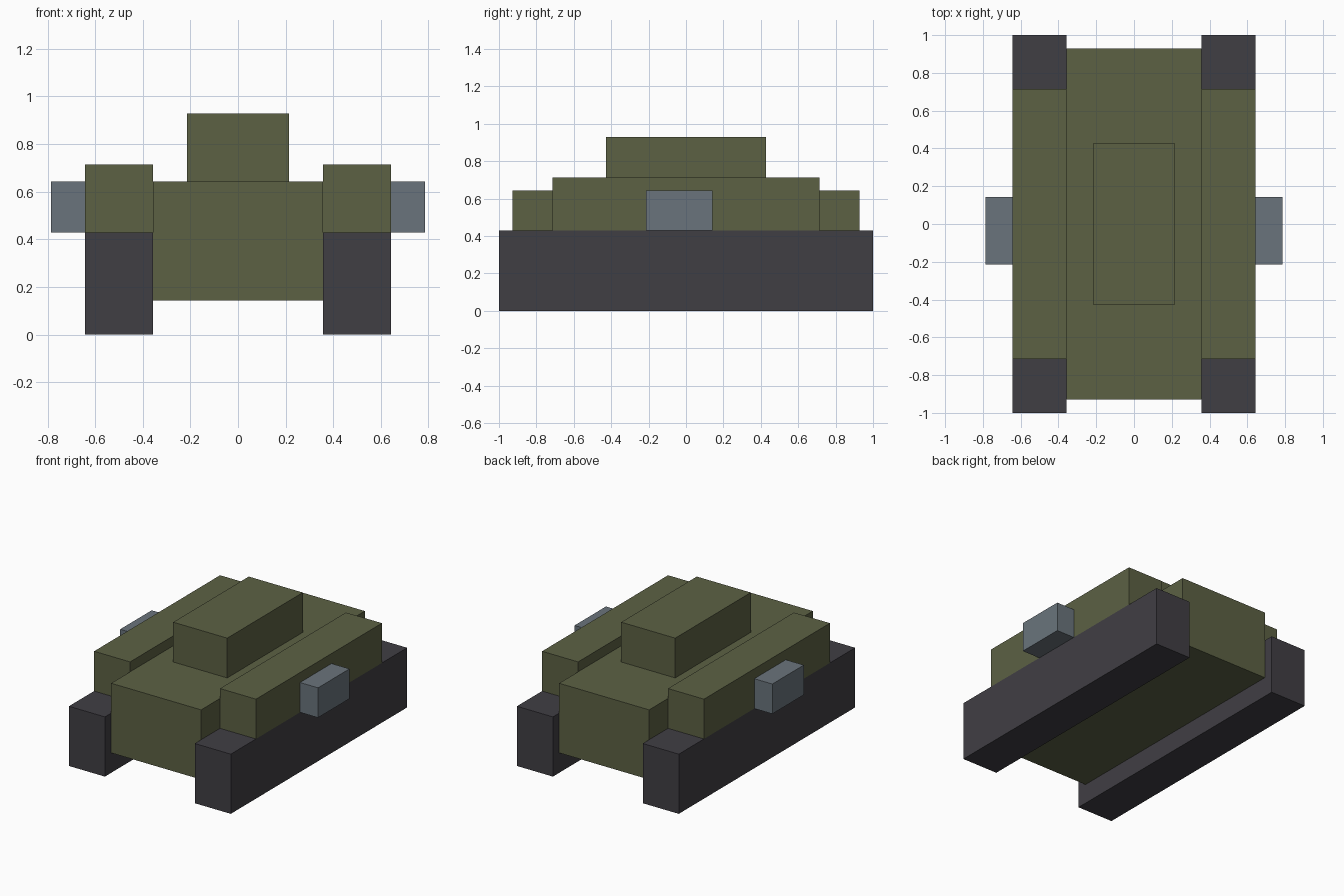
import bpy
import bmesh
from mathutils import Vector

if "Cube" in bpy.data.objects:
    bpy.data.objects.remove(bpy.data.objects["Cube"])

U = 1 / 14  # design grid unit


def material(name, rgb):
    lin = [((c / 255 + 0.055) / 1.055) ** 2.4 for c in rgb]
    m = bpy.data.materials.new(name)
    m.diffuse_color = (*lin, 1)
    m.use_nodes = True
    m.node_tree.nodes["Principled BSDF"].inputs["Base Color"].default_value = m.diffuse_color
    return m


olive = material("olive armour", (92, 97, 68))
dark = material("dark track rubber", (64, 62, 68))
steel = material("blue grey steel", (106, 116, 124))


def box(name, lo, hi, mat):
    """Axis-aligned box between two corners given in grid units."""
    lo, hi = Vector(lo) * U, Vector(hi) * U
    bm = bmesh.new()
    bmesh.ops.create_cube(bm, size=1)
    for v in bm.verts:
        v.co = (lo + hi) / 2 + v.co * (hi - lo)
    mesh = bpy.data.meshes.new(name)
    bm.to_mesh(mesh)
    bm.free()
    mesh.materials.append(mat)
    ob = bpy.data.objects.new(name, mesh)
    bpy.context.collection.objects.link(ob)
    return ob


def mirrored_box(name, lo, hi, mat):
    """Box on the right side, mirrored to the left."""
    box(name, lo, hi, mat).modifiers.new("mirror", 'MIRROR')


# Central body and turret
box("hull", (-5, -13, 2), (5, 13, 9), olive)
box("turret", (-3, -6, 9), (3, 6, 13), olive)

# Running gear, covers and side pods
mirrored_box("track", (5, -14, 0), (9, 14, 6), dark)
mirrored_box("fender", (5, -10, 6), (9, 10, 10), olive)
mirrored_box("side_pod", (9, -3, 6), (11, 2, 9), steel)
